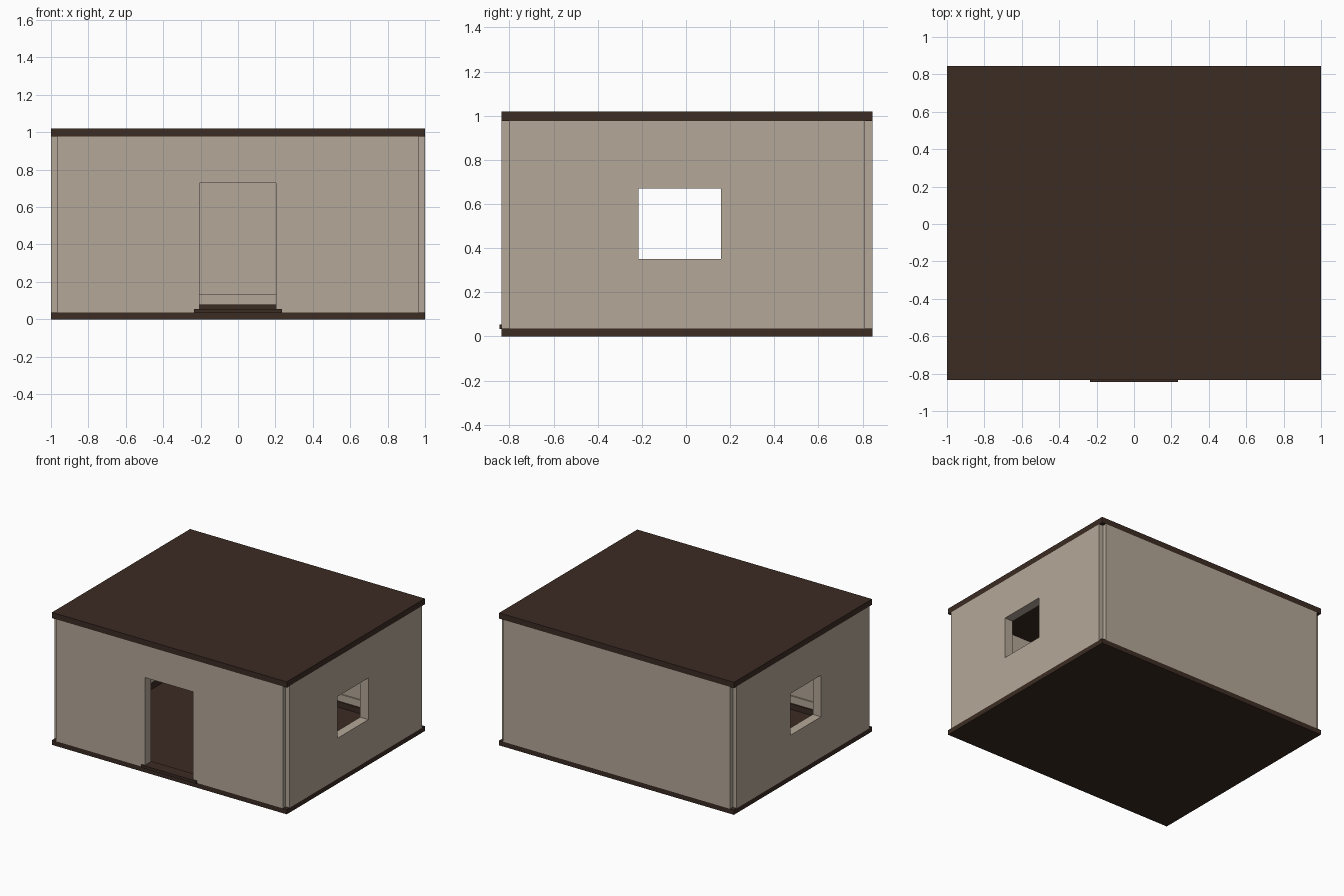
import bpy
from mathutils import Vector

if "Cube" in bpy.data.objects:
    bpy.data.objects.remove(bpy.data.objects["Cube"], do_unlink=True)


def material(name, color):
    mat = bpy.data.materials.new(name)
    mat.use_nodes = True
    mat.diffuse_color = (*color, 1)
    mat.node_tree.nodes["Principled BSDF"].inputs["Base Color"].default_value = (*color, 1)
    return mat


PLASTER = material("beige plaster", (0.456, 0.386, 0.314))
WOOD = material("dark brown wood", (0.045, 0.025, 0.017))


def box(name, low, high, mat):
    """Box between two opposite corners."""
    low, high = Vector(low), Vector(high)
    bpy.ops.mesh.primitive_cube_add(size=1, location=(low + high) / 2)
    obj = bpy.context.object
    obj.name = name
    obj.scale = high - low
    bpy.ops.object.transform_apply(location=False, rotation=False, scale=True)
    obj.data.materials.append(mat)
    return obj


def cut(wall, low, high):
    """Cut a rectangular opening through a wall."""
    cutter = box("opening_cutter", low, high, PLASTER)
    cutter.hide_render = True
    mod = wall.modifiers.new("opening", 'BOOLEAN')
    mod.operation = 'DIFFERENCE'
    mod.solver = 'EXACT'
    mod.object = cutter
    bpy.context.view_layer.objects.active = wall
    bpy.ops.object.modifier_apply(modifier=mod.name)
    bpy.data.objects.remove(cutter, do_unlink=True)


FRONT, BACK = -0.835, 0.845    # outer faces
FLOOR, CEILING = 0.037, 0.976
THICK, NOTCH = 0.07, 0.033     # wall thickness, recess at the corners

# Floor and roof slabs
box("floor_slab", (-1, FRONT, 0), (1, BACK, FLOOR), WOOD)
box("roof_slab", (-1, FRONT, CEILING), (1, BACK, 1.02), WOOD)

# Front wall with doorway, plain back wall
span = 1 - NOTCH
front = box("front_wall", (-span, FRONT, FLOOR), (span, FRONT + THICK, CEILING), PLASTER)
cut(front, (-0.207, FRONT - 0.1, 0), (0.203, FRONT + 0.2, 0.73))
box("back_wall", (-span, BACK - THICK, FLOOR), (span, BACK, CEILING), PLASTER)

# Side walls with windows
for name, side in (("left", 1), ("right", -1)):
    xs = sorted((side, side * (1 - THICK)))
    wall = box(name + "_wall", (xs[0], FRONT + NOTCH, FLOOR),
               (xs[1], BACK - NOTCH, CEILING), PLASTER)
    cut(wall, (xs[0] - 0.1, -0.215, 0.35), (xs[1] + 0.1, 0.158, 0.67))

# Doorstep
box("doorstep", (-0.235, -0.845, 0.034), (0.235, FRONT + THICK + 0.01, 0.055), WOOD)


# Inside skirting: a dark board with a thin plaster ledge above
def skirting(name, bottom, top, depth, mat):
    x = 1 - THICK
    y0, y1 = FRONT + THICK, BACK - THICK
    box("back_" + name, (-x, y1 - depth, bottom), (x, y1, top), mat)
    for label, side in (("left_", 1), ("right_", -1)):
        xs = sorted((side * x, side * (x - depth)))
        box(label + name, (xs[0], y0, bottom), (xs[1], y1, top), mat)
        fs = sorted((side * 0.235, side * x))
        box("front_" + label + name, (fs[0], y0, bottom), (fs[1], y0 + depth, top), mat)


skirting("skirting", FLOOR, 0.08, 0.02, WOOD)
skirting("ledge", 0.08, 0.135, 0.01, PLASTER)
